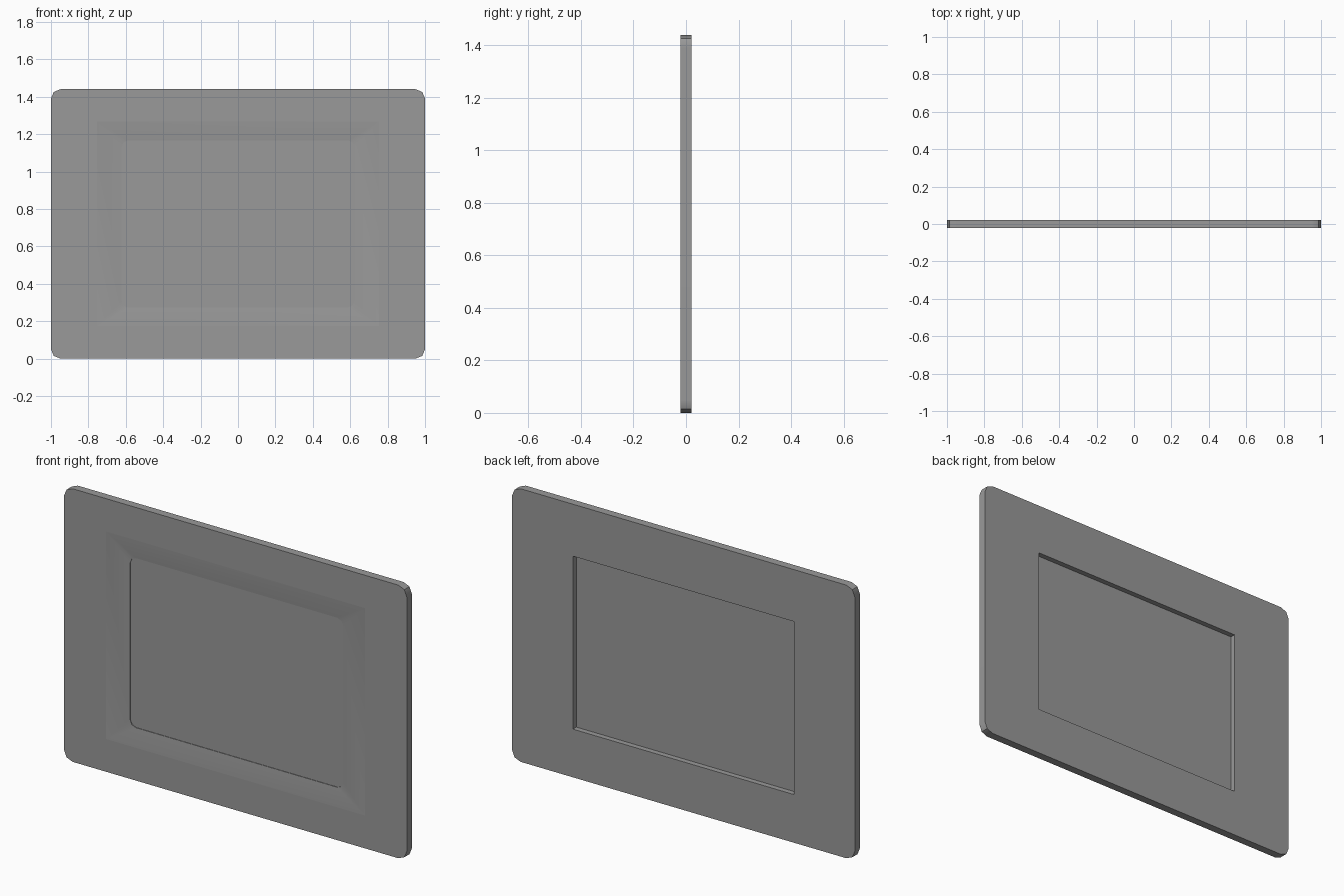
import bpy, bmesh, math

if "Cube" in bpy.data.objects:
    bpy.data.objects.remove(bpy.data.objects["Cube"])

STEPS = 2        # facets per rounded corner
SLOPE_Y = -0.0215  # front border depth, where the slope begins

grey = bpy.data.materials.new("dark_grey")
grey.diffuse_color = (0.32, 0.32, 0.32, 1)
grey.use_nodes = True
grey.node_tree.nodes["Principled BSDF"].inputs["Base Color"].default_value = grey.diffuse_color


def ring(bm, hw, hh, r, y, cz=0.72):
    """Rounded rectangle of vertices in the xz plane at depth y."""
    verts = []
    for k, (sx, sz) in enumerate([(1, 1), (-1, 1), (-1, -1), (1, -1)]):
        for i in range(STEPS + 1):
            a = math.pi / 2 * (k + i / STEPS)
            verts.append(bm.verts.new((sx * (hw - r) + r * math.cos(a), y,
                                       cz + sz * (hh - r) + r * math.sin(a))))
    return verts


def loft(name, profile, closed):
    """Bridge successive rings; close back on the first ring or cap the ends."""
    bm = bmesh.new()
    rings = [ring(bm, *p) for p in profile]
    pairs = list(zip(rings, rings[1:]))
    if closed:
        pairs.append((rings[-1], rings[0]))
    else:
        bm.faces.new(rings[0])
        bm.faces.new(rings[-1])
    for a, b in pairs:
        n = len(a)
        for i in range(n):
            j = (i + 1) % n
            bm.faces.new((a[i], a[j], b[j], b[i]))
    bmesh.ops.remove_doubles(bm, verts=bm.verts, dist=1e-5)
    bmesh.ops.recalc_face_normals(bm, faces=bm.faces)
    mesh = bpy.data.meshes.new(name)
    bm.to_mesh(mesh)
    bm.free()
    mesh.materials.append(grey)
    obj = bpy.data.objects.new(name, mesh)
    bpy.context.collection.objects.link(obj)
    return obj


# Frame: outer edge, flat front border, shallow slope to the opening, back rabbet
frame = loft("frame", [
    (1.0, 0.72, 0.05, 0.0215),
    (1.0, 0.72, 0.05, SLOPE_Y),
    (0.755, 0.547, 0.0, SLOPE_Y),
    (0.622, 0.447, 0.035, -0.0115),
    (0.622, 0.447, 0.035, -0.007),
    (0.645, 0.456, 0.0, -0.007, 0.71),
    (0.645, 0.456, 0.0, 0.0215, 0.71),
], closed=True)
bpy.context.view_layer.objects.active = frame
frame.select_set(True)
bpy.ops.object.shade_smooth_by_angle(angle=math.radians(30))

# Keep the border flat: crisp crease where the slope begins
me = frame.data
for e in me.edges:
    pts = [me.vertices[v].co for v in e.vertices]
    if all(abs(p.y - SLOPE_Y) < 1e-5 and abs(p.x) < 0.8 for p in pts):
        e.use_edge_sharp = True
weighted = frame.modifiers.new("weighted_normals", 'WEIGHTED_NORMAL')
weighted.keep_sharp = True

# Picture panel filling the opening
loft("picture_panel", [
    (0.644, 0.456, 0.0, -0.0085, 0.711),
    (0.644, 0.456, 0.0, -0.0065, 0.711),
], closed=False)
